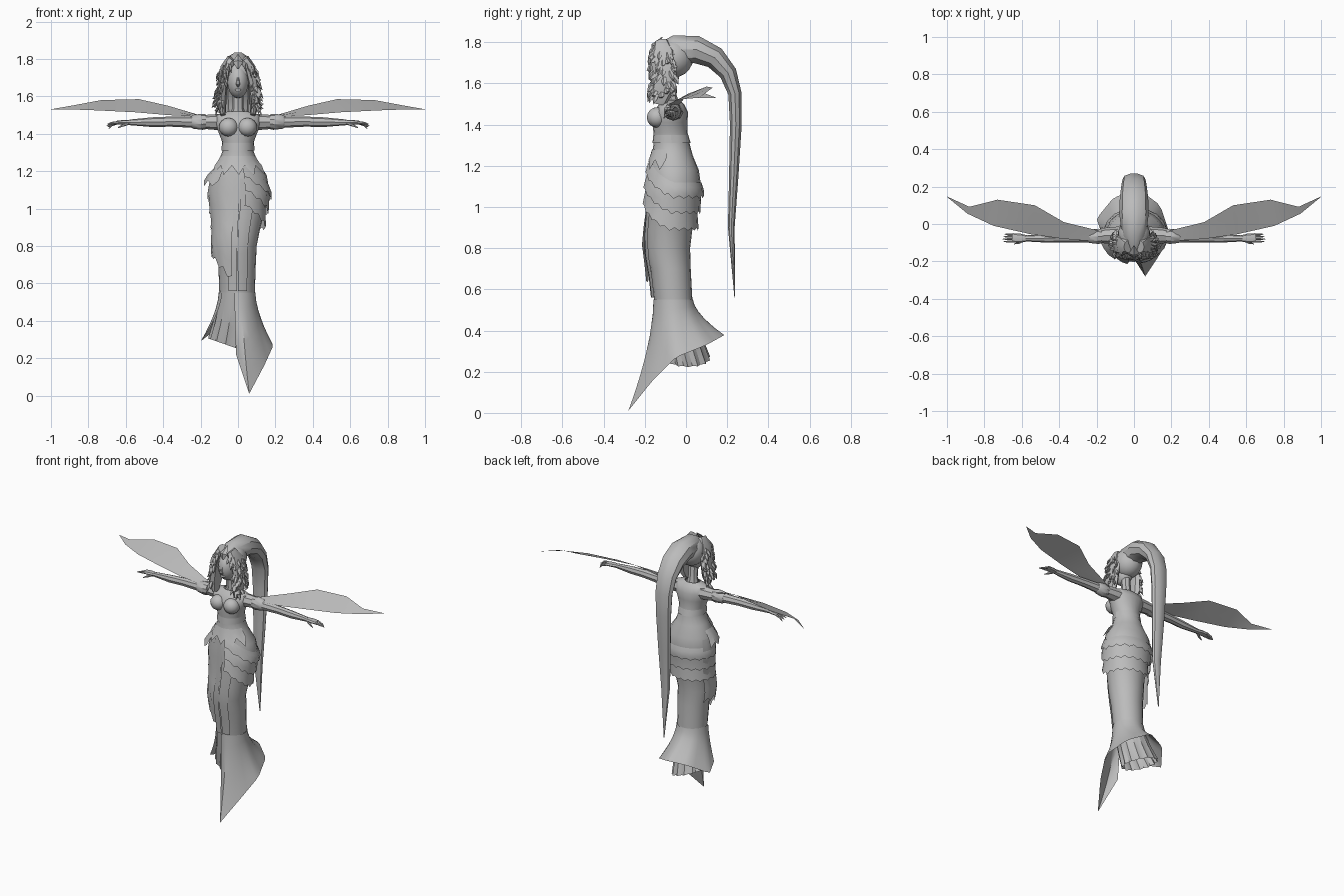
import bpy, bmesh, math, random
from mathutils import Vector

random.seed(4)
cube = bpy.data.objects.get("Cube")
if cube:
    bpy.data.objects.remove(cube, do_unlink=True)

grey = bpy.data.materials.new("plain_grey")
grey.use_nodes = True
grey.diffuse_color = (0.5, 0.5, 0.5, 1)
grey.node_tree.nodes["Principled BSDF"].inputs["Base Color"].default_value = grey.diffuse_color
parts = []


def finish(name, bm, closed):
    if closed:
        bmesh.ops.recalc_face_normals(bm, faces=bm.faces)
    mesh = bpy.data.meshes.new(name)
    bm.to_mesh(mesh)
    bm.free()
    mesh.materials.append(grey)
    obj = bpy.data.objects.new(name, mesh)
    bpy.context.collection.objects.link(obj)
    parts.append(obj)
    return obj


def add_grid(bm, rows, loop=False, cap=False):
    vs = [[bm.verts.new(p) for p in row] for row in rows]
    n = len(rows[0])
    for top, low in zip(vs, vs[1:]):
        for i in range(n if loop else n - 1):
            j = (i + 1) % n
            bm.faces.new((top[i], low[i], low[j], top[j]))
    if cap:
        bm.faces.new(vs[0])
        bm.faces.new(vs[-1][::-1])


def sheet(name, rows, loop=False):
    bm = bmesh.new()
    add_grid(bm, rows, loop)
    return finish(name, bm, False)


def add_tube(bm, pts, ref, sides):
    """Tube through (x, y, z, a, b): a is the radius along ref, b across it."""
    rows = []
    for k, (x, y, z, a, b) in enumerate(pts):
        d = Vector(pts[min(k + 1, len(pts) - 1)][:3]) - Vector(pts[max(k - 1, 0)][:3])
        d.normalize()
        u = Vector(ref)
        u = (u - d * u.dot(d)).normalized()
        v = d.cross(u)
        rows.append([Vector((x, y, z)) + u * a * math.cos(t) + v * b * math.sin(t)
                     for t in (math.tau * i / sides for i in range(sides))])
    add_grid(bm, rows, True, True)


def tube(name, pts, ref, sides=8):
    bm = bmesh.new()
    add_tube(bm, pts, ref, sides)
    return finish(name, bm, True)


def flip(pts, s):
    return [(p[0] * s, *p[1:]) for p in pts]


def ball(name, centre, size, segs=14, rings=10):
    bm = bmesh.new()
    bmesh.ops.create_uvsphere(bm, u_segments=segs, v_segments=rings, radius=1)
    for v in bm.verts:
        v.co = Vector([c + s * q for c, s, q in zip(centre, size, v.co)])
    return finish(name, bm, True)


def sample(table, key):
    """Linear lookup in a table sorted by its first column."""
    key = min(max(key, table[0][0]), table[-1][0])
    for p, q in zip(table, table[1:]):
        if key <= q[0]:
            t = (key - p[0]) / (q[0] - p[0])
            return [a + (b - a) * t for a, b in zip(p[1:], q[1:])]


# Body sections: height, centre x, centre y, half width, half depth
BODY = [
    (0.55, -0.005, -0.062, 0.095, 0.093), (0.70, -0.005, -0.075, 0.1, 0.098),
    (0.80, -0.01, -0.088, 0.11, 0.108), (0.90, 0, -0.08, 0.12, 0.112),
    (1.00, 0.005, -0.065, 0.142, 0.118), (1.08, 0.008, -0.055, 0.163, 0.132),
    (1.18, 0.005, -0.06, 0.148, 0.122), (1.25, 0, -0.067, 0.105, 0.1),
    (1.31, 0, -0.07, 0.082, 0.087), (1.36, 0, -0.075, 0.086, 0.083),
    (1.41, 0, -0.078, 0.105, 0.085), (1.46, 0, -0.075, 0.125, 0.085),
    (1.50, 0, -0.07, 0.12, 0.06), (1.52, 0, -0.07, 0.05, 0.04)]


def on_body(deg, z, off=0.0):
    cx, cy, rx, ry = sample(BODY, z)
    a = math.radians(deg)
    return Vector((cx + (rx + off) * math.cos(a), cy + (ry + off) * math.sin(a), z))


def wrap(name, a0, a1, count, top, low, off0, off1, rows=3):
    """Cloth layer following the body between two height rules."""
    angles = [a0 + (a1 - a0) * i / count for i in range(count + 1)]
    grid = []
    for r in range(rows + 1):
        t = r / rows
        grid.append([on_body(a, top(a, i) * (1 - t) + low(a, i) * t, off0 + (off1 - off0) * t)
                     for i, a in enumerate(angles)])
    return sheet(name, grid)


# Torso and fitted dress
sheet("body", [[on_body(a, s[0]) for a in range(0, 360, 18)] for s in reversed(BODY)], True)
tube("neck", [(0, -0.07, 1.49, 0.045, 0.04), (0, -0.075, 1.54, 0.03, 0.03),
              (0, -0.085, 1.64, 0.03, 0.032)], (1, 0, 0))
wrap("bodice_hem", 0, 360, 20, lambda a, i: 1.35, lambda a, i: 1.31, 0.001, 0.006, 1)
wrap("waist_petals", 195, 345, 10, lambda a, i: 1.28, lambda a, i: 1.23 - 0.05 * (i % 2), 0.003, 0.014)

# Ruffled hip tiers, rising toward the front
for k, (hi, lo) in enumerate([(1.12, 1.04), (1.06, 0.965), (0.99, 0.885)]):
    def rise(a):
        return 0.13 * max(0, -a / 80) ** 1.3
    wrap(f"hip_tier_{k + 1}", -80, 200, 28, lambda a, i: hi + rise(a),
         lambda a, i: lo + rise(a) + 0.014 * (i % 2), 0.003, 0.017 + 0.006 * k)

# Draped side cloth, hip flap and front folds
wrap("side_drape", 150, 258, 9, lambda a, i: 1.17,
     lambda a, i: 0.73 - 0.12 * max(0, (a - 200) / 58) + 0.03 * (i % 2), 0.004, 0.03, 6)
wrap("hip_flap", 165, 235, 5, lambda a, i: 1.22, lambda a, i: 1.12 + 0.03 * (i % 2), 0.004, 0.035, 2)
wrap("front_fold_left", 272, 300, 3, lambda a, i: 1.16, lambda a, i: 0.56, 0.006, 0.012, 6)
wrap("front_fold_right", 246, 270, 3, lambda a, i: 1.2, lambda a, i: 0.56, 0.005, 0.014, 6)

# Flared outer skirt with a long pointed front panel: angle, x, y, z of hem
HEM = [(-98, -0.01, -0.17, 0.22), (-75, 0.06, -0.28, 0.01), (-40, 0.14, -0.16, 0.16),
       (0, 0.19, -0.05, 0.27), (45, 0.14, 0.1, 0.33), (90, 0.02, 0.19, 0.38),
       (135, -0.11, 0.14, 0.36), (180, -0.2, 0.03, 0.29), (215, -0.17, -0.06, 0.33)]
skirt_angles = [-98 + 11.5 * i for i in range(3)] + [-60 + 11 * i for i in range(26)]
skirt = []
for r in range(7):
    t = r / 6
    row = []
    for a in skirt_angles:
        start, end = on_body(a, 0.55, 0.003), Vector(sample(HEM, a))
        p = start.lerp(end, t ** 1.6)
        p.z = start.z + (end.z - start.z) * t
        row.append(p)
    skirt.append(row)
sheet("outer_skirt", skirt)

# Pleated underskirt
pleats = []
for r in range(4):
    t = r / 3
    row = []
    for i in range(28):
        a = math.tau * i / 28
        start = on_body(math.degrees(a), 0.56, -0.004)
        k = 1 - 0.12 * (i % 2)
        x = -0.04 + 0.12 * k * math.cos(a)
        end = Vector((x, 0.01 + 0.11 * k * math.sin(a), 0.25 - 0.35 * x))
        p = start.lerp(end, t ** 1.3)
        p.z = start.z + (end.z - start.z) * t
        row.append(p)
    pleats.append(row)
sheet("pleated_underskirt", pleats, True)

# Head and face
ball("head", (0, -0.105, 1.68), (0.058, 0.072, 0.09))
tube("nose", [(0, -0.172, 1.70, 0.005, 0.005), (0, -0.182, 1.665, 0.011, 0.011),
              (0, -0.17, 1.655, 0.008, 0.006)], (1, 0, 0), 6)
ball("lips", (0, -0.165, 1.633), (0.018, 0.008, 0.008), 8, 6)
ball("hair_cap", (0, -0.06, 1.725), (0.088, 0.095, 0.095))
tube("tiara", [(0, -0.162, 1.75, 0.006, 0.006), (0, -0.158, 1.785, 0.028, 0.012),
               (0, -0.115, 1.825, 0.002, 0.002)], (1, 0, 0), 4)

# Long ponytail arching over the head: y, z, half width, half thickness
TAIL = [(-0.14, 1.755, 0.035, 0.035), (-0.06, 1.765, 0.065, 0.072), (0.05, 1.765, 0.078, 0.07),
        (0.14, 1.725, 0.076, 0.058), (0.205, 1.65, 0.068, 0.045), (0.238, 1.55, 0.062, 0.034),
        (0.242, 1.4, 0.055, 0.03), (0.232, 1.15, 0.045, 0.024), (0.22, 0.9, 0.033, 0.017),
        (0.237, 0.56, 0.002, 0.002)]
tube("ponytail", [(0, *p) for p in TAIL], (1, 0, 0), 10)

for s, side in ((1, "left"), (-1, "right")):
    ball(f"{side}_bust", (s * 0.05, -0.14, 1.435), (0.052, 0.05, 0.05), 12, 8)

    # Side hair mass with curled locks
    mass = [(0.03, -0.12, 1.80, 0.03, 0.035), (0.065, -0.11, 1.75, 0.03, 0.06),
            (0.083, -0.105, 1.66, 0.026, 0.06), (0.09, -0.115, 1.57, 0.028, 0.06),
            (0.08, -0.13, 1.50, 0.014, 0.03)]
    tube(f"{side}_side_hair", flip(mass, s), (1, 0, 0))
    bm = bmesh.new()
    for i in range(46):
        z = 1.78 - 0.24 * i / 46
        cx, cy, rx, ry = sample([(p[2], p[0], p[1], p[3], p[4]) for p in mass[::-1]], z)
        a = random.uniform(-2.0, 1.2)
        out = Vector((math.cos(a), math.sin(a), 0))
        base = Vector((cx + rx * 0.8 * out.x, cy + ry * 0.8 * out.y, z))
        mid = base + out * 0.018 + Vector((0, 0, -0.022))
        tip = mid + out * 0.01 + Vector((0, 0, random.uniform(-0.03, 0.008)))
        curl = [(*base, 0.012, 0.007), (*mid, 0.012, 0.007), (*tip, 0.001, 0.001)]
        add_tube(bm, flip(curl, s), (0.3, 1, 0.2), 4)
    finish(f"{side}_curled_locks", bm, True)

    # Arm, cuff and hand
    arm = [(0.07, -0.062, 1.462, 0.045, 0.05), (0.15, -0.062, 1.463, 0.04, 0.042),
           (0.22, -0.066, 1.463, 0.032, 0.032), (0.36, -0.072, 1.465, 0.027, 0.026),
           (0.46, -0.076, 1.462, 0.026, 0.024), (0.58, -0.077, 1.461, 0.015, 0.016)]
    tube(f"{side}_arm", flip(arm, s), (0, 0, 1))
    cuff = [(x, -0.066, 1.464, r, r) for x, r in ((0.17, 0.039), (0.19, 0.043), (0.24, 0.037), (0.25, 0.03))]
    tube(f"{side}_cuff", flip(cuff, s), (0, 0, 1), 10)
    palm = [(0.57, -0.077, 1.461, 0.013, 0.016), (0.61, -0.076, 1.461, 0.013, 0.025),
            (0.65, -0.074, 1.459, 0.01, 0.025)]
    tube(f"{side}_palm", flip(palm, s), (0, 0, 1))
    for k in range(4):
        y = -0.094 + 0.013 * k
        drop = 0.008 * k
        reach = 0.702 - 0.006 * abs(k - 1)
        finger = [(0.64, y, 1.459, 0.007, 0.006), (0.675, y, 1.458 - drop / 2, 0.006, 0.006),
                  (reach, y, 1.452 - drop, 0.002, 0.002)]
        tube(f"{side}_finger_{k + 1}", flip(finger, s), (0, 0, 1), 6)
    thumb = [(0.585, -0.085, 1.457, 0.009, 0.008), (0.615, -0.1, 1.445, 0.007, 0.007),
             (0.642, -0.107, 1.432, 0.002, 0.002)]
    tube(f"{side}_thumb", flip(thumb, s), (0, 0, 1), 6)

    # Leaf-shaped wing sleeve: front edge, back edge
    front = [(0.19, -0.09, 1.49), (0.375, -0.08, 1.5), (0.55, -0.055, 1.515),
             (0.75, -0.01, 1.525), (0.89, 0.055, 1.53), (1.0, 0.145, 1.53)]
    back = [(0.19, -0.035, 1.495), (0.375, 0.01, 1.55), (0.53, 0.1, 1.585),
            (0.73, 0.13, 1.58), (0.88, 0.092, 1.552), (1.0, 0.147, 1.531)]
    rows = [flip(front, s), flip([tuple((a + b) / 2 for a, b in zip(p, q)) for p, q in zip(front, back)], s),
            flip(back, s)]
    sheet(f"{side}_wing_sleeve", rows[::-s])

# Smooth shading with sharp creases kept
bpy.ops.object.select_all(action="DESELECT")
for obj in parts:
    obj.select_set(True)
bpy.context.view_layer.objects.active = parts[0]
bpy.ops.object.shade_smooth_by_angle(angle=math.radians(35))
